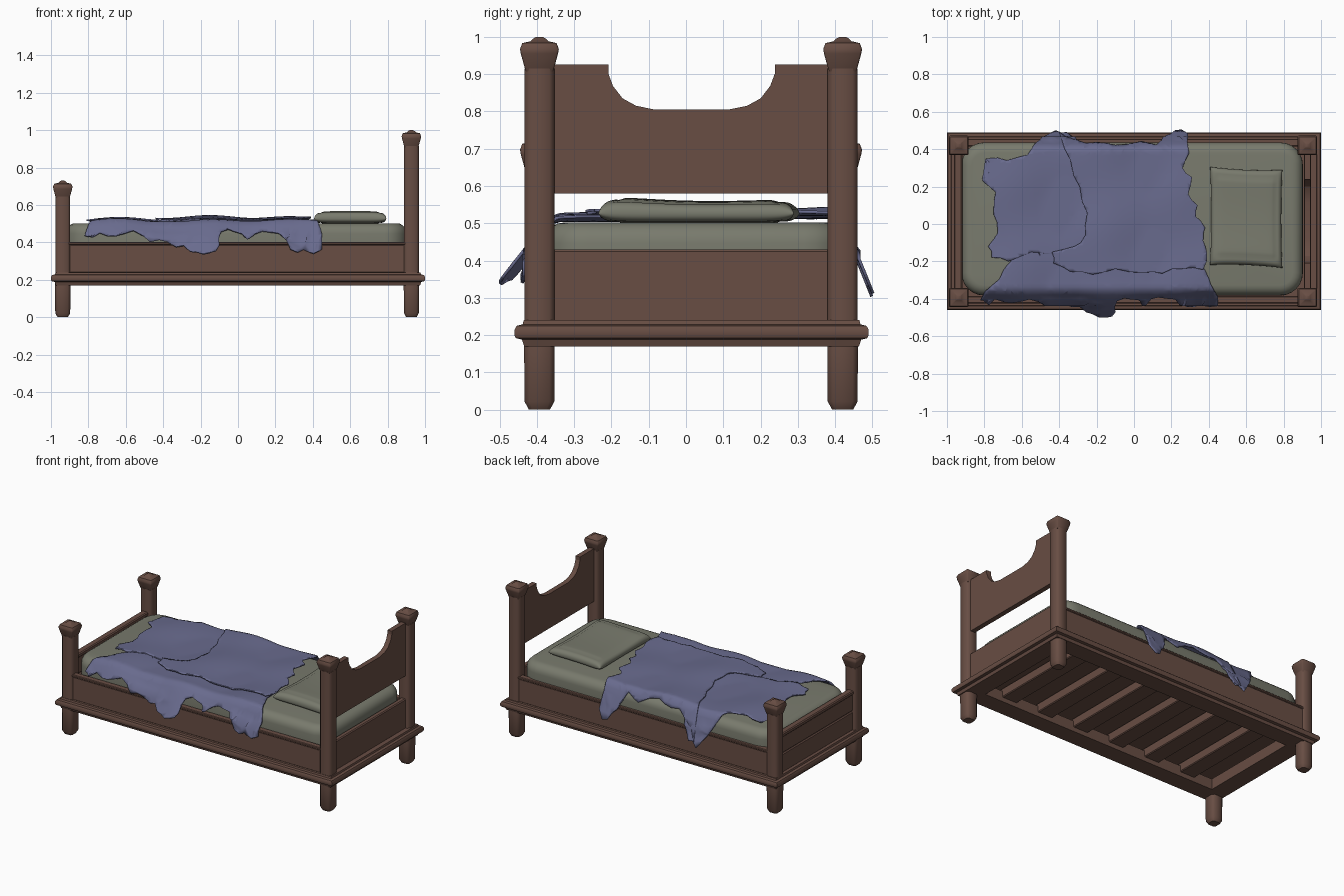
import bpy, bmesh, math, random
from mathutils import Vector

if "Cube" in bpy.data.objects:
    bpy.data.objects.remove(bpy.data.objects["Cube"])

random.seed(4)
CY = 0.015  # centre line of the frame


def material(name, rgb):
    m = bpy.data.materials.new(name)
    m.diffuse_color = (*rgb, 1)
    m.use_nodes = True
    m.node_tree.nodes["Principled BSDF"].inputs["Base Color"].default_value = m.diffuse_color
    return m


WOOD = material("brown wood", (0.138, 0.075, 0.057))
LINEN = material("grey green linen", (0.190, 0.196, 0.153))
CLOTH = material("dusty blue cloth", (0.141, 0.147, 0.270))


def finish(name, bm, mat, angle=35):
    bmesh.ops.recalc_face_normals(bm, faces=bm.faces[:])
    me = bpy.data.meshes.new(name)
    bm.to_mesh(me)
    bm.free()
    ob = bpy.data.objects.new(name, me)
    bpy.context.collection.objects.link(ob)
    me.materials.append(mat)
    bpy.ops.object.select_all(action='DESELECT')
    ob.select_set(True)
    bpy.context.view_layer.objects.active = ob
    bpy.ops.object.shade_smooth_by_angle(angle=math.radians(angle))
    return ob


def box_bm(x0, x1, y0, y1, z0, z1):
    bm = bmesh.new()
    bmesh.ops.create_cube(bm, size=1)
    for v in bm.verts:
        v.co = ((x0 + x1) / 2 + v.co.x * (x1 - x0), (y0 + y1) / 2 + v.co.y * (y1 - y0),
                (z0 + z1) / 2 + v.co.z * (z1 - z0))
    return bm


def bevel(bm, edges, width, segs):
    bmesh.ops.bevel(bm, geom=edges, offset=width, segments=segs, profile=0.5, affect='EDGES')


def box(name, *dims, mat=WOOD, r=0.006):
    bm = box_bm(*dims)
    bevel(bm, bm.edges[:], r, 1)
    return finish(name, bm, mat, 20)


def loft(name, x, y, levels, cut):
    """Stack of square sections with cut corners: levels are (half width, z)."""
    bm = bmesh.new()
    rings = []
    for h, z in levels:
        c = h * cut
        pts = [(h, -c), (h, c), (c, h), (-c, h), (-h, c), (-h, -c), (-c, -h), (c, -h)]
        rings.append([bm.verts.new((x + a, y + b, z)) for a, b in pts])
    for a, b in zip(rings, rings[1:]):
        for i in range(8):
            bm.faces.new((a[i], a[(i + 1) % 8], b[(i + 1) % 8], b[i]))
    bm.faces.new(rings[0])
    bm.faces.new(rings[-1])
    return finish(name, bm, WOOD, 50)


# Four posts with legs and square flared caps
for end, x, top in (("head", 0.927, 0.915), ("foot", -0.937, 0.645)):
    for side, y in (("front", -0.393), ("back", 0.420)):
        loft(f"{end}_{side}_post", x, y, [(0.028, 0), (0.040, 0.022), (0.041, 0.17), (0.040, 0.24), (0.040, top)], 0.66)
        loft(f"{end}_{side}_cap", x, y,
             [(0.036, top - 0.008), (0.039, top), (0.050, top + 0.04), (0.052, top + 0.052),
              (0.046, top + 0.068), (0.024, top + 0.073), (0.017, top + 0.080), (0.008, top + 0.085)], 0.90)

# Moulded base frame swept around the rectangle
bm = bmesh.new()
profile = [(0.026, 0.17), (0.020, 0.188), (0.004, 0.192), (0, 0.20), (0, 0.214), (0.006, 0.225),
           (0.022, 0.229), (0.025, 0.24), (0.14, 0.24), (0.14, 0.17)]
rings = []
for sx, sy in ((1, 1), (-1, 1), (-1, -1), (1, -1)):
    rings.append([bm.verts.new((sx * (1 - i), CY + sy * (0.475 - i), z)) for i, z in profile])
for k in range(4):
    a, b = rings[k], rings[(k + 1) % 4]
    for i in range(len(profile)):
        j = (i + 1) % len(profile)
        bm.faces.new((a[i], a[j], b[j], b[i]))
finish("base_frame", bm, WOOD, 40)

# Side boards with a thin top lip
for side, s in (("front", -1), ("back", 1)):
    y = CY + s * 0.42
    box(f"{side}_side_board", -0.92, 0.91, y - 0.016, y + 0.016, 0.235, 0.39)
    box(f"{side}_side_lip", -0.91, 0.90, y - 0.02, y + 0.02, 0.386, 0.402, r=0.004)

# End boards
box("head_lower_board", 0.91, 0.945, -0.37, 0.40, 0.235, 0.43)
for i, (z0, z1) in enumerate(((0.235, 0.36), (0.362, 0.475))):
    box(f"foot_plank_{i + 1}", -0.955, -0.925, -0.37, 0.40, z0, z1)
box("foot_top_rail", -0.962, -0.918, -0.37, 0.40, 0.47, 0.497)

# Upper headboard with the scooped cutout
half = [(0.40, 0.58), (0.40, 0.925), (0.228, 0.925), (0.228, 0.902), (0.215, 0.868),
        (0.189, 0.835), (0.152, 0.815), (0.102, 0.805)]
outline = half + [(-a, b) for a, b in reversed(half)]
bm = bmesh.new()
face = bm.faces.new([bm.verts.new((0.912, CY + a * 0.98, b)) for a, b in outline])
ext = bmesh.ops.extrude_face_region(bm, geom=[face])
bmesh.ops.translate(bm, vec=(0.032, 0, 0), verts=[v for v in ext["geom"] if isinstance(v, bmesh.types.BMVert)])
finish("upper_headboard", bm, WOOD, 20)

# Bed floor and thick cross slats under the mattress
box("bed_floor", -0.92, 0.80, -0.39, 0.42, 0.272, 0.287, r=0.003)
for i in range(6):
    x = -0.675 + i * 0.27
    box(f"slat_{i + 1}", x - 0.055, x + 0.055, -0.39, 0.42, 0.20, 0.26, r=0.005)

# Mattress: rounded corners, then rounded rims
bm = box_bm(-0.922, 0.903, -0.382, 0.436, 0.285, 0.502)
bevel(bm, [e for e in bm.edges if abs(e.verts[0].co.z - e.verts[1].co.z) > 0.1], 0.12, 6)
bm.normal_update()
bevel(bm, [e for e in bm.edges if e.calc_face_angle(0) > 1.2], 0.055, 5)
finish("mattress", bm, LINEN, 50)

# Pillow: puffed slab with blunt sides and a seam groove near the rim
bm = bmesh.new()
n = 32
for s in (1, -1):
    rows = []
    for i in range(n + 1):
        row = []
        for j in range(n + 1):
            u, v = math.sin((i / n - 0.5) * math.pi), math.sin((j / n - 0.5) * math.pi)
            m = max(abs(u), abs(v))
            puff = max(0, (1 - u ** 8) * (1 - v ** 8)) ** 0.42
            groove = 0.005 * math.exp(-((m - 0.84) / 0.04) ** 2)
            pinch = 1 - 0.03 * (1 - v * v)
            pinch_y = 1 - 0.03 * (1 - u * u)
            bulge = 0.034 + 0.012 * v * v - 0.004 * v - 0.004 * u * u
            z = 0.526 + s * puff * ((bulge if s > 0 else 0.028) - groove)
            row.append(bm.verts.new((0.60 + 0.193 * u * pinch, 0.035 + 0.262 * v * pinch_y - 0.008 * u, z)))
        rows.append(row)
    for i in range(n):
        for j in range(n):
            bm.faces.new((rows[i][j], rows[i + 1][j], rows[i + 1][j + 1], rows[i][j + 1]))
bmesh.ops.remove_doubles(bm, verts=bm.verts[:], dist=0.0005)
finish("pillow", bm, LINEN, 60)


# Ragged blanket in overlapping layers, draped over both long sides
def drape(x, y, base):
    wave = 0.008 * math.cos(13 * (x + 0.15)) * min(1, max(0, 0.4 - x) * 3) + 0.004 * math.sin(13 * y - 6 * x + 1)
    front, back = max(0, -0.345 - y), max(0, y - 0.397)
    low = 1 + 0.6 * math.exp(-((x - 0.36) / 0.12) ** 2) + 0.12 * math.sin(14 * x)
    hang = 1.5 * low * front ** 2 / (front + 0.02) + 2.7 * back ** 2 / (back + 0.03)
    return base + max(wave, -0.006) - hang


def blanket(name, pts, base):
    bm = bmesh.new()
    ragged = []
    for p, q in zip(pts, pts[1:] + pts[:1]):
        p, q = Vector(p), Vector(q)
        side = (q - p).orthogonal().normalized()
        ragged += [p, p.lerp(q, 0.45) + side * random.uniform(-0.012, 0.012)]
    face = bm.faces.new([bm.verts.new((p.x, p.y, 0)) for p in ragged])
    bmesh.ops.triangulate(bm, faces=[face])
    for axis, step in (((1, 0, 0), 0.03), ((0, 1, 0), 0.02)):
        for k in range(-30, 31):
            bmesh.ops.bisect_plane(bm, geom=bm.verts[:] + bm.edges[:] + bm.faces[:], dist=1e-5,
                                   plane_co=[c * (k * step + 0.004) for c in axis], plane_no=axis)
    for v in bm.verts:
        v.co.z = drape(v.co.x, v.co.y, base)
        if v.co.z < 0.43:  # keep the hanging cloth outside the side boards
            v.co.y = min(v.co.y, -0.434) if v.co.y < 0 else max(v.co.y, 0.464)
    ob = finish(name, bm, CLOTH, 60)
    mod = ob.modifiers.new("thickness", 'SOLIDIFY')
    mod.thickness = 0.008
    mod.offset = 0


blanket("blanket_front_layer", [
    (-0.60, -0.12), (-0.42, -0.10), (-0.1, -0.15), (0.2, -0.18), (0.37, -0.18), (0.40, -0.29), (0.43, -0.36),
    (0.45, -0.435), (0.35, -0.43), (0.28, -0.44), (0.22, -0.40), (0.13, -0.39), (0.05, -0.42), (-0.02, -0.40),
    (-0.09, -0.41), (-0.10, -0.47), (-0.15, -0.498), (-0.22, -0.48), (-0.29, -0.44), (-0.38, -0.425),
    (-0.47, -0.435), (-0.56, -0.40), (-0.65, -0.42), (-0.74, -0.40), (-0.82, -0.405), (-0.75, -0.32),
    (-0.70, -0.25), (-0.65, -0.19)], 0.514)
blanket("blanket_foot_layer", [
    (-0.42, 0.498), (-0.49, 0.46), (-0.57, 0.37), (-0.68, 0.34), (-0.79, 0.35), (-0.77, 0.29), (-0.81, 0.23),
    (-0.74, 0.17), (-0.75, 0.05), (-0.73, -0.05), (-0.78, -0.12), (-0.76, -0.18), (-0.67, -0.20),
    (-0.55, -0.15), (-0.40, -0.16), (-0.2, -0.12), (-0.2, 0.2), (-0.28, 0.42), (-0.36, 0.488)], 0.520)
blanket("blanket_main_layer", [
    (-0.40, 0.49), (-0.30, 0.445), (-0.20, 0.435), (-0.10, 0.42), (0.04, 0.44), (0.12, 0.42), (0.17, 0.47),
    (0.22, 0.498), (0.29, 0.48), (0.295, 0.38), (0.26, 0.30), (0.31, 0.25), (0.29, 0.16), (0.34, 0.10),
    (0.33, 0.04), (0.38, -0.02), (0.37, -0.09), (0.39, -0.15), (0.37, -0.245), (0.25, -0.24), (0.15, -0.265),
    (0.05, -0.26), (-0.10, -0.24), (-0.22, -0.27), (-0.34, -0.255), (-0.43, -0.21), (-0.44, -0.15),
    (-0.32, -0.12), (-0.26, -0.06), (-0.25, 0.06), (-0.29, 0.20), (-0.34, 0.34)], 0.530)
